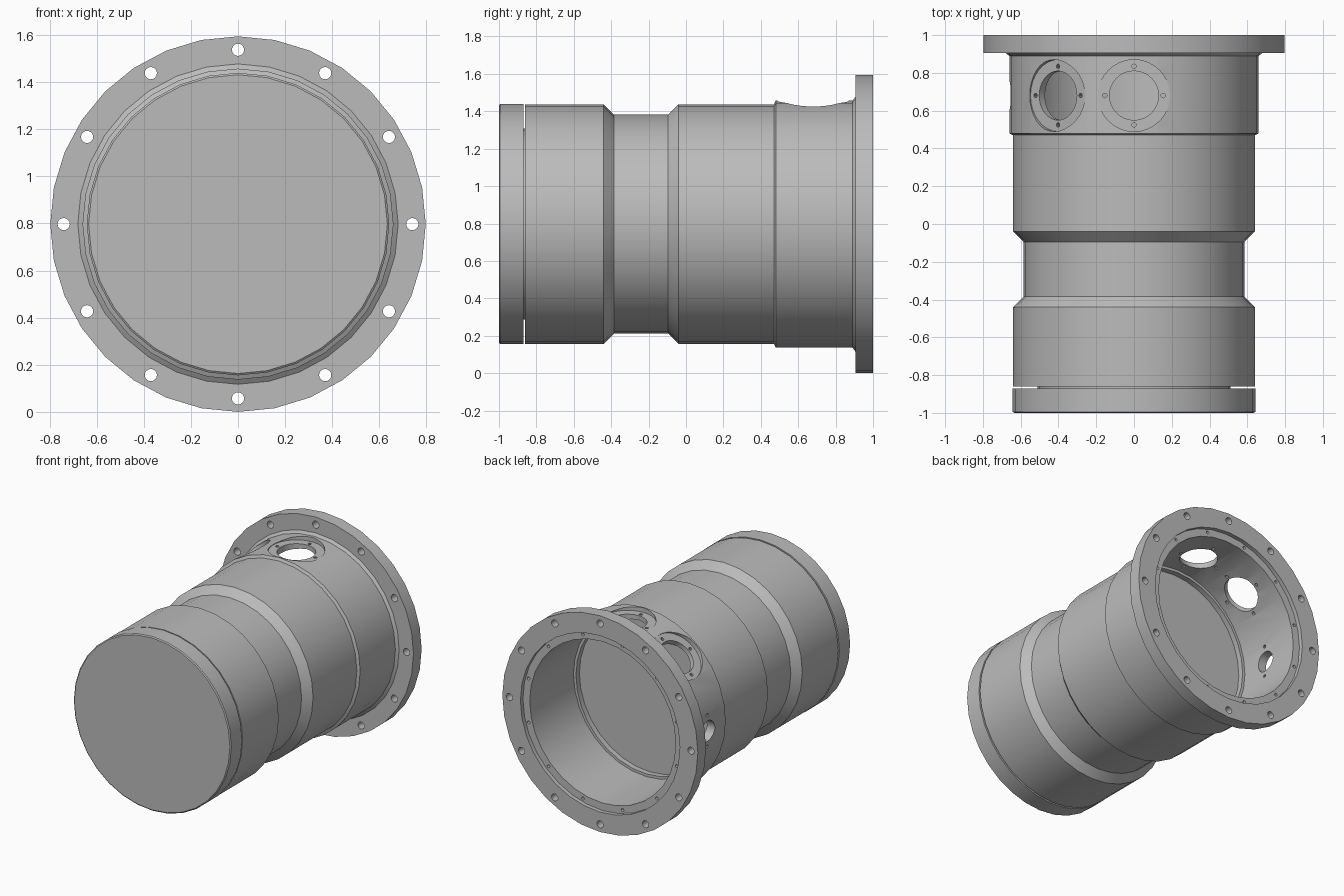
import bpy, bmesh, math
from mathutils import Matrix, Vector

AXIS_Z = 0.797
SEGMENTS = 32

cube = bpy.data.objects.get("Cube")
if cube:
    bpy.data.objects.remove(cube, do_unlink=True)

metal = bpy.data.materials.new("machined_grey")
metal.use_nodes = True
grey = (0.5, 0.5, 0.5, 1)
metal.diffuse_color = grey
metal.node_tree.nodes["Principled BSDF"].inputs["Base Color"].default_value = grey


def finish(name, bm):
    bmesh.ops.recalc_face_normals(bm, faces=bm.faces[:])
    mesh = bpy.data.meshes.new(name)
    bm.to_mesh(mesh)
    bm.free()
    mesh.materials.append(metal)
    obj = bpy.data.objects.new(name, mesh)
    bpy.context.collection.objects.link(obj)
    return obj


def revolve(name, profile):
    """Turn (y, radius) points about the long axis; both ends lie on the axis."""
    bm = bmesh.new()
    verts = [bm.verts.new((0, y, AXIS_Z + r)) for y, r in profile]
    edges = [bm.edges.new(pair) for pair in zip(verts, verts[1:])]
    bmesh.ops.spin(bm, geom=verts + edges, cent=(0, 0, AXIS_Z), axis=(0, 1, 0),
                   angle=math.tau, steps=SEGMENTS, use_merge=False)
    bmesh.ops.remove_doubles(bm, verts=bm.verts[:], dist=1e-4)
    return finish(name, bm)


def add_drill(bm, start, direction, radius, length, sides):
    """Add a cylinder running from start along direction."""
    direction = Vector(direction).normalized()
    turn = direction.to_track_quat("Z", "Y").to_matrix().to_4x4()
    middle = Vector(start) + direction * length / 2
    bmesh.ops.create_cone(bm, cap_ends=True, segments=sides, radius1=radius,
                          radius2=radius, depth=length,
                          matrix=Matrix.Translation(middle) @ turn)


def cut(obj, cutter):
    cutter.hide_render = True
    mod = obj.modifiers.new("cut", "BOOLEAN")
    mod.operation = "DIFFERENCE"
    mod.solver = "EXACT"
    mod.object = cutter
    bpy.context.view_layer.objects.active = obj
    bpy.ops.object.modifier_apply(modifier=mod.name)
    bpy.data.objects.remove(cutter, do_unlink=True)


# Stepped housing with waist, rear flange and open rear chamber
housing = revolve("housing", [
    (-0.86, 0), (-0.86, 0.64), (-0.44, 0.64), (-0.385, 0.585), (-0.095, 0.585),
    (-0.04, 0.64), (0.47, 0.64), (0.48, 0.66), (0.89, 0.66), (0.905, 0.68),
    (0.905, 0.797), (1, 0.797), (1, 0.65), (0.97, 0.65), (0.97, 0.595),
    (0.46, 0.595), (0.46, 0.575), (0.42, 0.575), (0.42, 0)])

# Round spot faces on the top and the upper side
PORT_Y = 0.68
centre = Vector((0, PORT_Y, AXIS_Z))
ports = [(0, 0.13, 0.155, 4), (40, 0.13, 0.155, 4), (90, 0.075, 0.115, 2)]
spots = bmesh.new()
drills = bmesh.new()
for degrees, bore, ring, screws in ports:
    a = math.radians(degrees)
    out = Vector((-math.sin(a), 0, math.cos(a)))
    side = Vector((0, 1, 0)).cross(out)
    if screws == 4:
        add_drill(spots, centre + out * 0.626, out, 0.19, 0.1, 32)
    # Port bore and its screw holes
    add_drill(drills, centre + out * 0.4, out, bore, 0.4, 32)
    for i in range(screws):
        t = math.tau * i / screws
        offset = (side * math.cos(t) + Vector((0, 1, 0)) * math.sin(t)) * ring
        add_drill(drills, centre + out * 0.4 + offset, out, 0.012, 0.4, 10)

# Flange bolt holes and the small screw holes in the recessed seat
for i in range(12):
    for ring, radius, start, length, shift in ((0.74, 0.026, 0.85, 0.2, 0),
                                               (0.625, 0.011, 0.93, 0.06, 0.5)):
        t = math.tau * (i + shift) / 12
        add_drill(drills, (ring * math.sin(t), start, AXIS_Z + ring * math.cos(t)),
                  (0, 1, 0), radius, length, 16)
cut(housing, finish("spot_cutter", spots))
cut(housing, finish("drill_cutter", drills))

# Front cap held off the housing by a narrower neck
cap = revolve("end_cap", [(-1, 0), (-1, 0.634), (-0.994, 0.642), (-0.87, 0.642), (-0.87, 0)])
neck = revolve("cap_neck", [(-0.88, 0), (-0.88, 0.51), (-0.85, 0.51), (-0.85, 0)])

# Smooth the turned surfaces, keeping machined edges crisp
for obj in (housing, cap, neck):
    bpy.ops.object.select_all(action="DESELECT")
    obj.select_set(True)
    bpy.context.view_layer.objects.active = obj
    bpy.ops.object.shade_smooth_by_angle(angle=math.radians(25))
